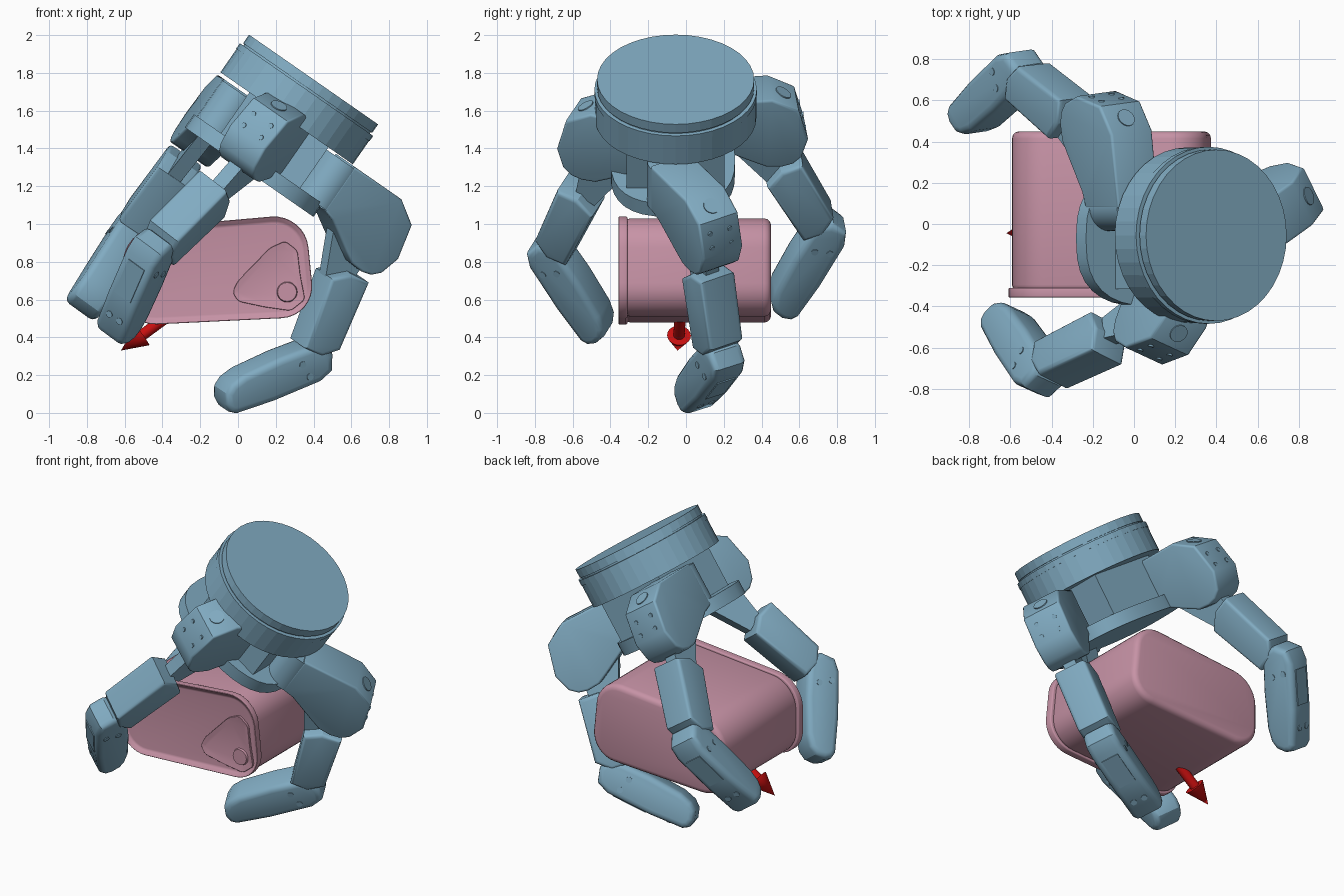
import bpy, bmesh, math
from mathutils import Vector, Matrix

if "Cube" in bpy.data.objects:
    bpy.data.objects.remove(bpy.data.objects["Cube"], do_unlink=True)


def material(name, rgb):
    m = bpy.data.materials.new(name)
    m.use_nodes = True
    m.diffuse_color = (*rgb, 1)
    m.node_tree.nodes["Principled BSDF"].inputs["Base Color"].default_value = (*rgb, 1)
    return m


BLUE = material("steel blue", (0.22, 0.41, 0.54))
PINK = material("dusty pink", (0.57, 0.29, 0.38))
RED = material("red", (0.58, 0.005, 0.005))


def finish(bm, name, mat, smooth=True):
    bmesh.ops.recalc_face_normals(bm, faces=bm.faces)
    for f in bm.faces:
        f.smooth = smooth
    for e in bm.edges:
        e.smooth = e.calc_face_angle(0) < math.radians(32)
    me = bpy.data.meshes.new(name)
    bm.to_mesh(me)
    bm.free()
    me.materials.append(mat)
    ob = bpy.data.objects.new(name, me)
    bpy.context.scene.collection.objects.link(ob)
    return ob


def prism(name, profile, origin, ax, ay, width, mat, bevel=0.0, corner=0.0, inset=None):
    """Extrude a 2D profile symmetrically about the plane (ax, ay) at origin."""
    x = Vector(ax).normalized()
    z = x.cross(Vector(ay)).normalized()
    y = z.cross(x)
    bm = bmesh.new()
    low = bm.faces.new([bm.verts.new((p[0], p[1], -width / 2)) for p in profile])
    ext = bmesh.ops.extrude_face_region(bm, geom=[low])["geom"]
    bmesh.ops.translate(bm, verts=[v for v in ext if isinstance(v, bmesh.types.BMVert)],
                        vec=(0, 0, width))
    bmesh.ops.recalc_face_normals(bm, faces=bm.faces)

    def upright(e):
        return abs(e.verts[0].co.z - e.verts[1].co.z) > width / 2

    if corner:
        bmesh.ops.bevel(bm, geom=[e for e in bm.edges if upright(e)], offset=corner,
                        segments=8, profile=0.5, affect='EDGES')
    if inset:
        top = max(bm.faces, key=lambda f: f.normal.z)
        bmesh.ops.inset_region(bm, faces=[top], thickness=inset[0])
        bmesh.ops.translate(bm, verts=list(top.verts), vec=(0, 0, -inset[1]))
    if bevel:
        bmesh.ops.bevel(bm, geom=[e for e in bm.edges
                                  if not upright(e) and e.calc_face_angle(0) > 0.6],
                        offset=bevel, segments=3, profile=0.5, affect='EDGES')
    frame = Matrix((x, y, z)).transposed().to_4x4()
    frame.translation = Vector(origin)
    bm.transform(frame)
    return finish(bm, name, mat)


def rod(name, p0, p1, r0, r1, mat, sides=20, smooth=True):
    p0, p1 = Vector(p0), Vector(p1)
    bm = bmesh.new()
    bmesh.ops.create_cone(bm, cap_ends=True, segments=sides, radius1=r0, radius2=r1,
                          depth=(p1 - p0).length)
    bm.transform(Matrix.Translation((p0 + p1) / 2)
                 @ (p1 - p0).to_track_quat('Z', 'Y').to_matrix().to_4x4())
    return finish(bm, name, mat, smooth)


# Tilted palm: axis points up out of the wrist disc
AXIS = Vector((0.57, 0, 0.82)).normalized()
SIDE = Vector((0.82, 0, -0.57)).normalized()
FRONT_BACK = Vector((0, 1, 0))
TOP = Vector((0.40, -0.055, 1.765))


def below(s):
    return TOP - AXIS * s


for name, s0, s1, r in (("wrist_cap", 0, 0.055, 0.416), ("wrist_groove", 0.05, 0.07, 0.408),
                        ("wrist_ring", 0.065, 0.1, 0.43), ("wrist_drum", 0.095, 0.25, 0.427)):
    rod(name, below(s1), below(s0), r, r, BLUE, 40, False)

prism("palm_body", [(-0.24, -0.26), (0.27, -0.26), (0.27, 0.26), (-0.24, 0.26)],
      below(0.38), SIDE, FRONT_BACK, 0.3, BLUE)


def soft(v):
    return math.copysign(abs(v) ** 0.75, v)


# Rounded-square palm plate
plate = [(0.415 * soft(math.cos(math.tau * i / 32)),
          -0.015 + 0.33 * soft(math.sin(math.tau * i / 32))) for i in range(32)]
prism("palm_plate", plate, below(0.555), SIDE, FRONT_BACK, 0.085, BLUE)

# Shared finger profiles: (along, outward); the middle link is measured from its far hinge
KNUCKLE = [(-0.36, -0.35), (0.0, -0.35), (0.14, -0.27), (0.19, -0.08), (0.155, 0.03),
           (0.11, 0.07), (0.05, 0.085), (-0.03, 0.08), (-0.1, 0.045), (-0.28, -0.05),
           (-0.36, -0.07)]
NECK = [(-0.16, -0.2), (-0.13, 0.1), (-0.09, 0.13), (0.1, 0.05), (0.27, 0.01), (0.28, -0.11),
        (0.0, -0.17)]
MIDDLE = [(-0.5, 0.1), (-0.11, 0.075), (-0.05, -0.02), (-0.07, -0.13), (-0.47, -0.13),
          (-0.52, -0.02)]
HINGE = [(-0.13, 0.03), (0.05, 0.05), (0.05, -0.05), (-0.01, -0.11), (-0.13, -0.1)]
TIP = [(-0.09, -0.03), (-0.06, 0.06), (0.02, 0.09), (0.3, 0.085), (0.52, 0.065), (0.555, 0.04),
       (0.565, -0.01), (0.545, -0.07), (0.5, -0.105), (0.42, -0.125), (0.2, -0.13),
       (0.02, -0.12), (-0.06, -0.09)]


def finger(label, j1, j2, tip, n):
    j1, j2, tip, n = Vector(j1), Vector(j2), Vector(tip), Vector(n).normalized()
    radial = n.cross(AXIS).normalized()
    prism(label + "_knuckle", KNUCKLE, j1, radial, -AXIS, 0.245, BLUE, 0.014)
    # Round pivot where the knuckle joins the palm
    pivot = j1 - radial * 0.36
    rod(label + "_pivot", pivot + AXIS * 0.075, pivot + AXIS * 0.34, 0.122, 0.122, BLUE, 28)
    # Middle link with its narrow arms
    d = (j2 - j1).normalized()
    out = d.cross(n).normalized()
    for part, prof, base, w, bev in (("neck", NECK, j1, 0.08, 0),
                                     ("middle_link", MIDDLE, j2, 0.21, 0.022),
                                     ("hinge_arm", HINGE, j2, 0.1, 0)):
        prism(label + "_" + part, prof, base, d, out, w, BLUE, bev)
    # Fingertip with a cover plate on its back
    t = (tip - j2).normalized()
    tout = t.cross(n).normalized()
    prism(label + "_tip", TIP, j2, t, tout, 0.2, BLUE, 0.036)
    prism(label + "_tip_cover", [(0.06, 0.07), (0.06, 0.095), (0.28, 0.091), (0.28, 0.07)],
          j2, t, tout, 0.11, BLUE)
    # Screw heads
    for side in (-1, 1):
        for a, b in ((0.08, 0.03), (0.1, -0.05)):
            p = j2 + t * a + tout * b + n * side * 0.095
            rod(label + "_tip_side_screw", p, p + n * side * 0.009, 0.019, 0.019, BLUE, 12)
        p = j2 + t * 0.42 + tout * 0.065 + n * side * 0.035
        rod(label + "_tip_back_screw", p, p + tout * 0.014, 0.019, 0.019, BLUE, 12)
        for s in (-0.12, -0.2):
            p = j1 + radial * (0.185 + 0.26 * (s + 0.08)) - AXIS * s + n * side * 0.06
            rod(label + "_knuckle_screw", p, p + radial * 0.01, 0.014, 0.014, BLUE, 12)
    p = j1 + radial * 0.07 + AXIS * 0.31
    q = (AXIS + radial * 0.57).normalized()
    rod(label + "_knuckle_plug", p - q * 0.01, p + q * 0.006, 0.045, 0.045, BLUE, 20)


finger("front_finger", (0.06, -0.465, 1.355), (-0.465, -0.74, 0.855), (-0.63, -0.505, 0.485),
       (0.75, -0.35, -0.53))
finger("back_finger", (-0.21, 0.445, 1.435), (-0.56, 0.76, 0.97), (-0.84, 0.5, 0.53),
       (-0.8, -0.11, 0.59))
finger("left_finger", (0.62, 0.1, 0.875), (0.4, 0.195, 0.275), (-0.1, 0.035, 0.055),
       (-0.44, 0.86, 0.26))

# Held tin: tapered rounded body, rim with sunken lid, ring pull
X, Z = (1, 0, 0), (0, 0, 1)
TIN = [(-0.61, 0.46), (0.41, 0.51), (0.355, 1.055), (-0.61, 0.97)]
CENTRE = Vector((-0.12, 0.75))


def scaled(f):
    return [CENTRE + (Vector(p) - CENTRE) * f for p in TIN]


prism("tin_body", scaled(0.965), (0, 0.06, 0), X, Z, 0.78, PINK, 0.035, 0.17)
prism("tin_rim", scaled(1.0), (0, -0.335, 0), X, Z, 0.05, PINK, 0.008, 0.18, (0.03, 0.025))
PULL = [(-0.03, 0.64), (0.0, 0.7), (0.17, 0.875), (0.25, 0.91), (0.315, 0.86), (0.33, 0.73),
        (0.355, 0.6), (0.28, 0.54), (0.14, 0.56), (0.0, 0.59)]
prism("ring_pull", PULL, (0, -0.34, 0), X, Z, 0.02, PINK, 0.004, 0.02, (0.025, 0.008))
rod("ring_pull_rivet", (0.26, -0.34, 0.64), (0.26, -0.355, 0.64), 0.055, 0.05, PINK)

# Arrow under the tin
rod("arrow_shaft", (-0.36, -0.03, 0.52), (-0.51, -0.037, 0.41), 0.03, 0.03, RED)
rod("arrow_head", (-0.505, -0.037, 0.41), (-0.62, -0.045, 0.33), 0.063, 0.0, RED)
